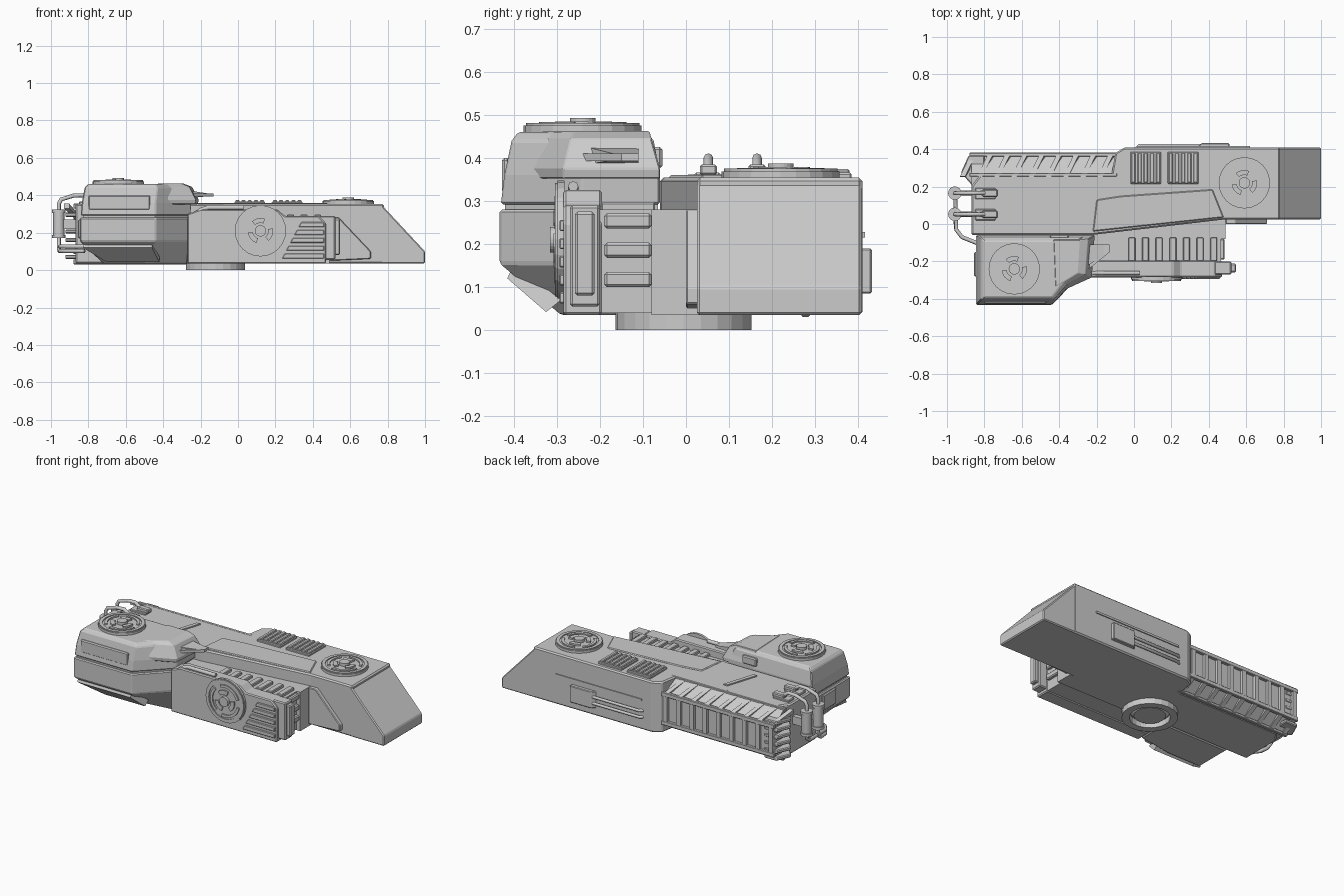
import bpy, bmesh, math
from mathutils import Matrix, Vector

if "Cube" in bpy.data.objects:
    bpy.data.objects.remove(bpy.data.objects["Cube"])


def finish(name, bm, bevel=0, smooth=False):
    bmesh.ops.recalc_face_normals(bm, faces=bm.faces)
    me = bpy.data.meshes.new(name)
    bm.to_mesh(me)
    bm.free()
    ob = bpy.data.objects.new(name, me)
    bpy.context.collection.objects.link(ob)
    if bevel:
        m = ob.modifiers.new("bevel", 'BEVEL')
        m.width, m.segments, m.limit_method = bevel, 1, 'ANGLE'
    if smooth:
        bpy.context.view_layer.objects.active = ob
        ob.select_set(True)
        bpy.ops.object.shade_smooth_by_angle()
        ob.select_set(False)
    return ob


def add_loft(bm, rings):
    vs = [[bm.verts.new(p) for p in r] for r in rings]
    n = len(vs[0])
    for a, b in zip(vs, vs[1:]):
        for i in range(n):
            bm.faces.new((a[i], a[(i + 1) % n], b[(i + 1) % n], b[i]))
    bm.faces.new(vs[0])
    bm.faces.new(vs[-1])


def loft(name, rings, bevel=0):
    bm = bmesh.new()
    add_loft(bm, rings)
    return finish(name, bm, bevel)


def zrings(*levels):
    return [[(x, y, z) for x, y in pts] for z, pts in levels]


def prism(name, pts, axis, a, b, bevel=0):
    put = {'x': lambda p, t: (t, p[0], p[1]), 'y': lambda p, t: (p[0], t, p[1]),
           'z': lambda p, t: (p[0], p[1], t)}[axis]
    return loft(name, [[put(p, t) for p in pts] for t in (a, b)], bevel)


def box(name, x0, x1, y0, y1, z0, z1, bevel=0):
    return prism(name, [(x0, y0), (x1, y0), (x1, y1), (x0, y1)], 'z', z0, z1, bevel)


def ring_part(bm, r0, r1, z0, z1, a0, a1, n):
    def ring(a):
        c, s = math.cos(a), math.sin(a)
        return [(r * c, r * s, z) for r, z in ((r0, z0), (r1, z0), (r1, z1), (r0, z1))]
    add_loft(bm, [ring(a0 + (a1 - a0) * i / n) for i in range(n + 1)])


def fan(name, mat):
    """Round vent: base, rim, two sets of arcs and a hub."""
    bm = bmesh.new()
    for r, h in ((0.137, 0.016), (0.03, 0.034)):
        bmesh.ops.create_cone(bm, cap_ends=True, segments=24, radius1=r, radius2=r, depth=h,
                              matrix=Matrix.Translation((0, 0, h / 2)))
    t = math.tau
    ring_part(bm, 0.112, 0.132, 0.01, 0.022, 0, t, 24)
    for i in range(3):
        a = t * i / 3 + 0.3
        ring_part(bm, 0.085, 0.102, 0.01, 0.024, a, a + 1.6, 8)
        ring_part(bm, 0.042, 0.068, 0.01, 0.026, a + 0.9, a + 2.0, 6)
    bm.transform(mat)
    return finish(name, bm)


def pipe(name, pts, r):
    cu = bpy.data.curves.new(name, 'CURVE')
    cu.dimensions, cu.bevel_depth, cu.bevel_resolution, cu.use_fill_caps = '3D', r, 2, True
    sp = cu.splines.new('POLY')
    sp.points.add(len(pts) - 1)
    for p, q in zip(sp.points, pts):
        p.co = (*q, 1)
    ob = bpy.data.objects.new(name, cu)
    bpy.context.collection.objects.link(ob)


def cylinder(name, c, r, h, n=16):
    bm = bmesh.new()
    bmesh.ops.create_cone(bm, cap_ends=True, segments=n, radius1=r, radius2=r, depth=h,
                          matrix=Matrix.Translation(c))
    return finish(name, bm, 0, True)


# Main hull, wedge nose and its panels
prism("hull", [(-.87, -.06), (-.87, .2), (-.82, .265), (-.12, .265), (-.10, .38), (-.05, .41),
               (.78, .41), (.78, .025), (.49, .025), (-.22, -.058)], 'z', .035, .354, .008)
prism("nose_wedge", [(.765, .035), (1, .035), (1, .1), (.765, .352)], 'y', .025, .408, .006)
for i, (a, b) in enumerate(((.035, .212), (.22, .4))):
    box(f"nose_bumper_{i}", .99, 1.0, a, b, .04, .095, .006)
prism("roof_panel", [(-.22, -.04), (-.2, .13), (-.07, .15), (.42, .185), (.48, .035)],
      'z', .35, .36, .005)
prism("side_fin", [(.49, .05), (.71, .06), (.71, .1), (.54, .28), (.49, .28)], 'y', .0, .03, .004)
prism("roof_strip", [(-.5, .005), (-.475, .005), (-.41, .21), (-.435, .21)], 'z', .35, .362)
for i, x in enumerate((-.02, .18)):
    box(f"roof_vent_{i}", x, x + .165, .215, .385, .35, .366, .004)
    for j in range(5):
        box(f"roof_vent_{i}_rib_{j}", x + .006 + j * .033, x + .028 + j * .033,
            .22, .38, .362, .374, .004)

# Left wall equipment box with two pipes
prism("wall_box", [(.33, .40), (.51, .40), (.51, .432), (.36, .432)], 'z', .085, .19, .004)
for i, z in enumerate((.115, .155)):
    pipe(f"wall_pipe_{i}", [(.36, .42, z), (.03, .42, z), (.01, .40, z)], .009)
box("wall_ledge", .02, .62, .40, .416, .215, .228)

# Rear left ribbed radiator with chamfered cross section
core = [(.2, .345), (.27, .345), (.362, .275), (.362, .105), (.29, .045), (.2, .045)]
prism("radiator_core", core, 'x', -.87, -.08)
outer = [(.255, .355), (.38, .285), (.38, .095), (.28, .035)]
inner = [(.25, .33), (.35, .27), (.35, .11), (.27, .05)]
bm = bmesh.new()
for i in range(9):
    x = -.87 + i * .092
    add_loft(bm, [[(x + s, *p), (x + s + .028, *p), (x + s + .028, *q), (x + s, *q)]
                  for p, q, s in zip(inner, outer, (-.06, 0, 0, 0))])
finish("radiator_ribs", bm)
for i, (y, z) in enumerate(((.373, .28), (.373, .10), (.28, .045), (.265, .343))):
    box(f"radiator_rail_{i}", -.88, -.09, y - .012, y + .008, z - .014, z + .012, .003)
for i in range(6):
    z = .06 + i * .045
    prism(f"rear_fin_{i}", [(-.86, .2), (-.925, .275), (-.885, .365), (-.8, .365), (-.8, .2)],
          'z', z, z + .022, .005)

# Cabin: lower tub, groove, upper shell, nose window
wide = [(-.845, -.06), (-.845, -.433), (-.44, -.433), (-.26, -.25), (-.26, -.06)]
groove = [(-.83, -.065), (-.83, -.42), (-.445, -.42), (-.27, -.245), (-.27, -.065)]
loft("cabin_tub", zrings(
    (.035, [(-.72, -.06), (-.72, -.29), (-.5, -.29), (-.27, -.26), (-.27, -.06)]),
    (.155, wide), (.28, wide)), .006)
prism("cabin_groove", groove, 'z', .27, .30)
loft("cabin_shell", zrings(
    (.292, [(-.84, -.06), (-.84, -.43), (-.44, -.43), (-.255, -.245), (-.255, -.06)]),
    (.36, [(-.835, -.06), (-.835, -.422), (-.44, -.422), (-.25, -.24), (-.25, -.06)]),
    (.44, [(-.82, -.075), (-.82, -.405), (-.43, -.405), (-.28, -.235), (-.28, -.075)]),
    (.46, [(-.80, -.09), (-.80, -.39), (-.44, -.39), (-.31, -.225), (-.31, -.09)])), .005)
loft("cabin_nose", zrings(
    (.352, [(-.43, -.06), (-.40, -.36), (-.23, -.285), (-.215, -.06)]),
    (.375, [(-.43, -.06), (-.40, -.365), (-.225, -.285), (-.21, -.06)]),
    (.445, [(-.43, -.08), (-.42, -.35), (-.26, -.268), (-.245, -.08)]),
    (.462, [(-.43, -.085), (-.42, -.335), (-.30, -.262), (-.29, -.085)])), .003)
prism("nose_spike", [(-.26, -.24), (-.24, -.24), (-.13, -.15), (-.13, -.11), (-.26, -.11)],
      'z', .393, .41)
loft("nose_spike_tip", [[(-.26, -.23, .385), (-.26, -.11, .385), (-.26, -.11, .425), (-.26, -.23, .425)],
                        [(-.13, -.15, .398), (-.13, -.11, .398), (-.13, -.11, .405), (-.13, -.15, .405)]])
# Angled belly plate, side window and rear vent on the cabin
loft("belly_plate", [[(-.83, -.415, .12), (-.46, -.415, .12), (-.46, -.40, .155), (-.83, -.40, .155)],
                     [(-.70, -.325, .042), (-.42, -.325, .042), (-.42, -.29, .07), (-.70, -.29, .07)]])
box("cabin_side_trim", -.80, -.47, -.428, -.41, .32, .40, .006)
box("cabin_inner_window", -.45, -.35, -.08, -.055, .375, .425, .006)
box("cabin_rear_vent", -.855, -.83, -.28, -.15, .17, .27, .006)

# Right side pod: front plate, ribbed core, slats, end bracket
prism("pod_plate", [(-.27, .035), (.47, .035), (.47, .25), (.43, .29), (.25, .29), (.21, .325),
                    (-.2, .325), (-.27, .30)], 'y', -.285, -.195, .006)
box("pod_inner", -.27, .49, -.08, .03, .035, .28)
box("pod_core", -.27, .465, -.2, -.07, .04, .28)
for i in range(7):
    box(f"pod_top_rib_{i}", -.03 + i * .073, .007 + i * .073, -.198, -.072, .27, .297, .004)
for i in range(3):
    box(f"pod_end_rib_{i}", .45, .485, -.19, -.08, .1 + i * .068, .135 + i * .068, .006)
for i in range(5):
    z = .062 + i * .042
    prism(f"pod_slat_{i}", [(.235 + i * .022, z), (.46, z), (.46, z + .026), (.25 + i * .022, z + .026)],
          'y', -.294, -.28, .003)
box("pod_bracket", .43, .52, -.27, -.2, .055, .29, .006)
box("pod_bracket_end", .515, .545, -.258, -.212, .08, .275, .006)
pipe("pod_pipe", [(-.25, -.262, .29), (-.19, -.262, .325), (-.16, -.262, .334), (.03, -.262, .334)], .012)

# Round vents and turntable underneath
fan("cabin_fan", Matrix.Translation((-.64, -.24, .459)))
fan("hull_fan", Matrix.Translation((.59, .22, .353)))
fan("pod_fan", Matrix.Translation((.12, -.282, .21)) @ Matrix.Rotation(math.pi / 2, 4, 'X'))
bm = bmesh.new()
ring_part(bm, .115, .158, 0, .04, 0, math.tau, 24)
bmesh.ops.create_cone(bm, cap_ends=True, segments=24, radius1=.09, radius2=.118, depth=.03,
                      matrix=Matrix.Translation((0, 0, .027)))
bm.transform(Matrix.Translation((-.12, -.006, 0)))
finish("turntable", bm)

# Rear canisters with clamps and hoses
for i, y in enumerate((.052, .165)):
    cylinder(f"canister_{i}", (-.958, y, .248), .03, .15)
    for j, z in enumerate((.18, .315)):
        cylinder(f"canister_{i}_cap_{j}", (-.958, y, z), .036, .018)
    pipe(f"canister_{i}_top_hose", [(-.958, y, .31), (-.958, y, .355), (-.945, y, .378),
                                    (-.88, y, .398), (-.83, y, .40), (-.79, y, .37)], .011)
    box(f"clamp_{i}", -.85, -.74, y - .032, y + .028, .345, .366, .004)
    box(f"clamp_{i}_block", -.81, -.73, y - .02, y + .02, .36, .385, .005)
    z = .102 + i * .024
    pipe(f"canister_{i}_low_hose", [(-.958, y, .18), (-.958, y, z + .02), (-.955, y - .03, z),
                                    (-.95, -.03, z), (-.92, -.07, z), (-.82, -.11, z)], .011)
    box(f"canister_{i}_mount", -.94, -.86, y - .015, y + .015, .22, .27)
